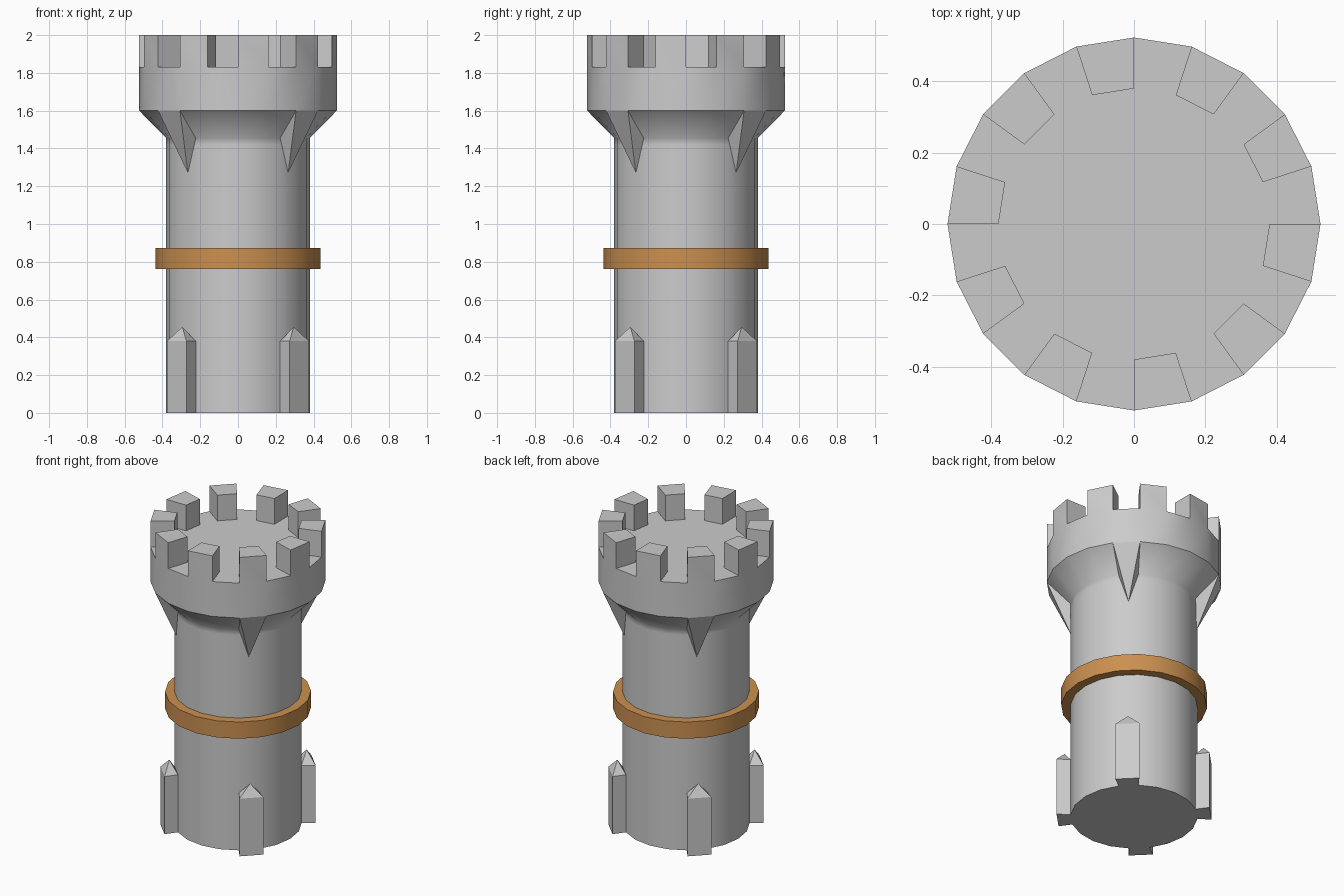
import bpy, bmesh
from math import sin, cos, pi, radians

if "Cube" in bpy.data.objects:
    bpy.data.objects.remove(bpy.data.objects["Cube"])

N = 20                      # sides of the tower
R, R_TOP = 0.38, 0.523      # shaft and battlement radii
STEP = 2 * pi / N


def pt(r, i, z):
    """Point on the 20-sided plan; i counts corners (may be fractional)."""
    return (r * cos(i * STEP), r * sin(i * STEP), z)


def make_object(name, bm, angle=None):
    bmesh.ops.recalc_face_normals(bm, faces=bm.faces)
    mesh = bpy.data.meshes.new(name)
    bm.to_mesh(mesh)
    bm.free()
    ob = bpy.data.objects.new(name, mesh)
    bpy.context.collection.objects.link(ob)
    if angle:
        bpy.ops.object.select_all(action='DESELECT')
        ob.select_set(True)
        bpy.context.view_layer.objects.active = ob
        bpy.ops.object.shade_smooth_by_angle(angle=radians(angle))
    return ob


def lathe(bm, profile, closed=False):
    """Revolve (radius, z) points; returns rings of verts and rows of faces."""
    rings = [[bm.verts.new(pt(r, i, z)) for i in range(N)] for r, z in profile]
    pairs = list(zip(rings, rings[1:] + rings[:1]))
    rows = [[bm.faces.new((a[i], a[(i + 1) % N], b[(i + 1) % N], b[i]))
             for i in range(N)] for a, b in (pairs if closed else pairs[:-1])]
    return rings, rows


# Tower: shaft, flare, battlement drum and floor
bm = bmesh.new()
rings, rows = lathe(bm, [(R, 0), (R, 1.27), (R, 1.42), (R, 1.455),
                         (R_TOP, 1.6), (R_TOP, 1.83), (R, 1.83)])
bm.faces.new(rings[0][::-1])
bm.faces.new(rings[-1])
bmesh.ops.recalc_face_normals(bm, faces=bm.faces)
# Merlons: every second floor-rim face pulled up
merlons = rows[5][1::2]
for f in merlons:
    new = bmesh.ops.extrude_discrete_faces(bm, faces=[f])['faces'][0]
    bmesh.ops.translate(bm, verts=new.verts, vec=(0, 0, 0.17))
# Crisp edge under the drum
for e in bm.edges:
    if all(abs(v.co.z - 1.6) < 1e-4 for v in e.verts):
        e.smooth = False
make_object("tower", bm, 46)

# Buttresses and brackets on the four diagonal faces
buttress, bracket = bmesh.new(), bmesh.new()
for k in range(4):
    i = 2 + 5 * k
    plan = [(R, i), (0.465, i), (0.465, i + 1), (R, i + 1)]
    low = [buttress.verts.new(pt(r, j, 0)) for r, j in plan]
    top = [buttress.verts.new(pt(r, j, 0.38)) for r, j in plan]
    tip = buttress.verts.new(pt(0.417, i + 0.5, 0.455))
    buttress.faces.new(low[::-1])
    for a in range(4):
        b = (a + 1) % 4
        buttress.faces.new((low[a], low[b], top[b], top[a]))
        buttress.faces.new((top[a], top[b], tip))

    a0, a1 = (bracket.verts.new(pt(R_TOP, j, 1.6)) for j in (i, i + 1))
    b0, b1 = (bracket.verts.new(pt(R, j, 1.455)) for j in (i, i + 1))
    tip = bracket.verts.new(pt(R * cos(STEP / 2), i + 0.5, 1.27))
    for f in ((a0, a1, tip), (a0, tip, b0), (a1, b1, tip),
              (b0, tip, b1), (a0, b0, b1, a1)):
        bracket.faces.new(f)
make_object("buttresses", buttress)
make_object("brackets", bracket)

# Orange band round the shaft
bm = bmesh.new()
lathe(bm, [(R, 0.763), (0.437, 0.763), (0.437, 0.873), (R, 0.873)], closed=True)
band = make_object("band", bm, 30)
mat = bpy.data.materials.new("orange")
mat.diffuse_color = (0.6, 0.28, 0.08, 1)
mat.use_nodes = True
mat.node_tree.nodes["Principled BSDF"].inputs["Base Color"].default_value = mat.diffuse_color
band.data.materials.append(mat)
